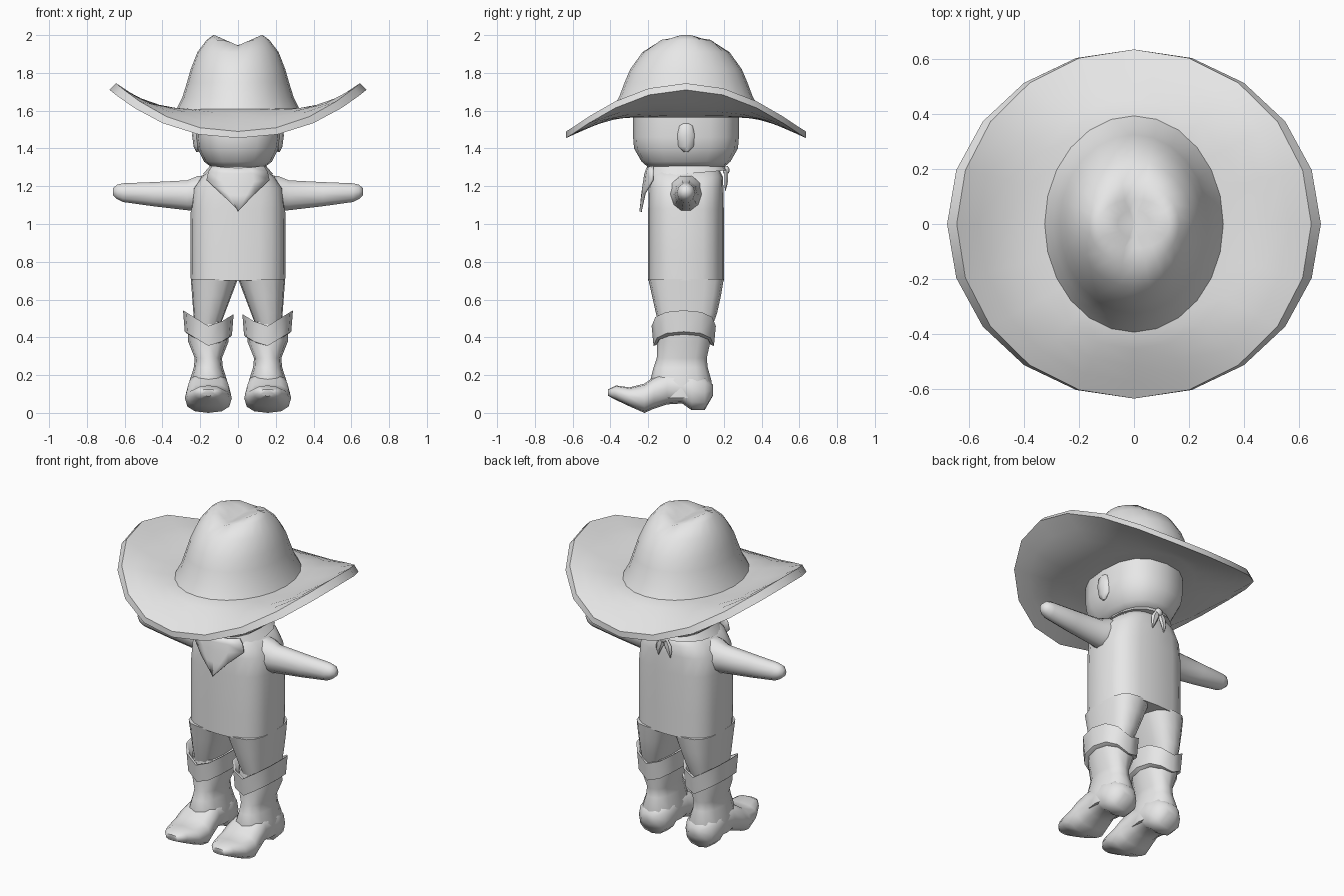
import bpy, bmesh, math

if "Cube" in bpy.data.objects:
    bpy.data.objects.remove(bpy.data.objects["Cube"])

mat = bpy.data.materials.new("light_grey")
mat.diffuse_color = (0.8, 0.8, 0.8, 1)
mat.use_nodes = True
mat.node_tree.nodes["Principled BSDF"].inputs["Base Color"].default_value = mat.diffuse_color


def finish(ob, angle):
    ob.data.materials.append(mat)
    bpy.ops.object.select_all(action='DESELECT')
    ob.select_set(True)
    bpy.context.view_layer.objects.active = ob
    bpy.ops.object.shade_smooth_by_angle(angle=math.radians(angle))
    return ob


def loft(name, rings, angle=50, closed=True):
    """Skin a list of equal-length point rings; closed rings get end caps."""
    bm = bmesh.new()
    vs = [[bm.verts.new(p) for p in r] for r in rings]
    n = len(vs[0])
    for a, b in zip(vs, vs[1:]):
        for i in range(n if closed else n - 1):
            j = (i + 1) % n
            bm.faces.new((a[i], a[j], b[j], b[i]))
    if closed:
        bm.faces.new(vs[0][::-1])
        bm.faces.new(vs[-1])
    bmesh.ops.remove_doubles(bm, verts=bm.verts, dist=1e-4)
    bmesh.ops.recalc_face_normals(bm, faces=bm.faces)
    me = bpy.data.meshes.new(name)
    bm.to_mesh(me)
    bm.free()
    ob = bpy.data.objects.new(name, me)
    bpy.context.collection.objects.link(ob)
    return finish(ob, angle)


def oval(rx, ry, n=16, p=2.0):
    """Superellipse outline; p above 2 makes it boxier."""
    pts = []
    for i in range(n):
        a = 2 * math.pi * i / n
        c, s = math.cos(a), math.sin(a)
        pts.append((rx * math.copysign(abs(c) ** (2 / p), c),
                    ry * math.copysign(abs(s) ** (2 / p), s)))
    return pts


def level(z, rx, ry, cx=0, cy=0, n=16, p=2.0):
    return [(cx + x, cy + y, z) for x, y in oval(rx, ry, n, p)]


# Hat crown with a centre crease along its top
crown = []
for rx, ry, z in [(.33, .40, 1.60), (.295, .355, 1.67), (.27, .325, 1.75), (.25, .295, 1.82),
                  (.215, .23, 1.91), (.165, .15, 1.975), (.13, .09, 2.0),
                  (.06, .05, 1.99), (.01, .01, 1.95)]:
    crown.append([(x, y, min(z, 1.945 + .44 * abs(x))) for x, y, _ in level(z, rx, ry, n=24)])
loft("hat_crown", crown, 60)


# Hat brim: sides curl up, front and back dip down
def brim_ring(t, under):
    ring = []
    outer = oval(.68 if under else .645, .635, 20)
    inner = oval(.31, .37, 20) if under else oval(.325, .395, 20)
    for (xo, yo), (xi, yi) in zip(outer, inner):
        side = (xo / .66) ** 2
        edge = 1.49 + .255 * (abs(xo) / .645) ** 2.2
        if under:
            edge = 1.455 + .255 * (abs(xo) / .68) ** 2.2
        base = 1.565 if under else 1.61
        z = base + (edge - base) * t ** (1.1 + .9 * min(side, 1))
        ring.append((xi + (xo - xi) * t, yi + (yo - yi) * t, z))
    return ring


steps = (0, .25, .5, .75, 1)
loft("hat_brim", [brim_ring(t, False) for t in steps] +
     [brim_ring(t, True) for t in reversed(steps)], 45)

# Head
loft("head", [level(z, rx, ry, p=2.5) for z, rx, ry in
              [(1.30, .14, .20), (1.33, .18, .235), (1.40, .215, .275),
               (1.46, .225, .28), (1.58, .225, .28)]], 55)
for s in (-1, 1):
    loft("ear", [level(z, rx, ry, s * .215, 0, 8) for z, rx, ry in
                 [(1.38, .005, .01), (1.41, .02, .04), (1.47, .028, .05),
                  (1.52, .02, .04), (1.54, .005, .01)]], 60)

# Torso
loft("torso", [level(z, rx, ry, n=20, p=3) for z, rx, ry in
               [(.70, .25, .2), (.85, .252, .2), (1.08, .25, .2), (1.19, .238, .198),
                (1.25, .195, .195), (1.30, .13, .17)]], 55)

for s in (-1, 1):
    # Trouser leg: inner edge slopes outward below the crotch
    leg = []
    for z, yf, yb in [(.71, -.2, .2), (.62, -.18, .185), (.53, -.16, .165), (.43, -.13, .13)]:
        inner = (.71 - z) * .38
        out = .25 - (.71 - z) * .075
        leg.append(level(z, (out - inner) / 2, (yb - yf) / 2, s * (out + inner) / 2,
                         (yf + yb) / 2, p=2.8))
    loft("trouser_leg", leg, 55)

    # Arm with a blunt hand end
    loft("arm", [[(s * x, a, zc + b) for a, b in oval(hy, hz, 10)] for x, zc, hy, hz in
                 [(.15, 1.165, .10, .10), (.215, 1.16, .09, .098), (.27, 1.152, .07, .083),
                  (.45, 1.158, .06, .067), (.61, 1.166, .048, .052),
                  (.64, 1.17, .04, .04), (.662, 1.17, .02, .02)]], 60)

    # Boot shaft
    cx = s * .157
    loft("boot_shaft", [level(z, hw, (yb - yf) / 2, cx, (yf + yb) / 2, 12, 2.3)
                        for z, yf, yb, hw in
                        [(.48, -.14, .125, .105), (.38, -.152, .13, .108), (.29, -.155, .11, .072),
                         (.24, -.172, .115, .077), (.17, -.19, .135, .1), (.08, -.18, .12, .1)]], 60)

    # Boot foot: heel, arch, ball and upturned toe
    loft("boot_foot", [[(cx + a, y, (z0 + z1) / 2 + b) for a, b in oval(hw, (z1 - z0) / 2, 12, 2.5)]
                       for y, z0, z1, hw in
                       [(.142, .09, .15, .045), (.10, .016, .20, .09), (.03, .014, .22, .105),
                        (-.02, .05, .22, .10), (-.10, .045, .22, .105), (-.17, .022, .19, .118),
                        (-.22, 0, .155, .124), (-.30, .035, .135, .11),
                        (-.37, .068, .145, .075), (-.412, .09, .125, .04)]], 60)

    # Boot cuff: V notch at front and back
    cuff = []
    for z0, k, rx, ry in [(.36, .52, .107, .145), (.355, .6, .125, .16),
                          (.46, .62, .134, .17), (.46, .62, .122, .155), (.42, .3, .09, .12)]:
        cuff.append([(x, y, z + k * abs(x - cx) - (.02 if s * (x - cx) < -.05 else 0))
                     for x, y, z in level(z0, rx, ry, cx, -.012, 12, 2.4)])
    loft("boot_cuff", cuff, 40)

    # Neckerchief tail at the back
    loft("neckerchief_tail", [level(z, rx, ry, s * x, y, 6) for z, rx, ry, x, y in
                              [(1.295, .012, .012, .008, .21), (1.25, .026, .012, .025, .213),
                               (1.215, .018, .01, .035, .212), (1.175, .002, .002, .04, .208)]], 40)

# Neckerchief band: lower edge rises toward the back
band = []
for z, rx, ry, tilt in [(1.305, .12, .17, 0), (1.312, .145, .205, 0),
                        (1.265, .185, .215, .09), (1.265, .16, .18, .09)]:
    band.append([(x, y, z + tilt * y) for x, y, _ in level(z, rx, ry, p=2.3)])
loft("neckerchief_band", band, 45)

# Neckerchief front triangle
rows = []
for z, hw, y in [(1.295, .135, -.205), (1.265, .155, -.215), (1.22, .165, -.222),
                 (1.15, .09, -.232), (1.065, .004, -.24)]:
    rows.append([(hw * u, y + 1.6 * (hw * u) ** 2, z + .012 * u * u)
                 for u in (-1, -.5, 0, .5, 1)])
front = loft("neckerchief_front", rows, 45, closed=False)
mod = front.modifiers.new("thickness", 'SOLIDIFY')
mod.thickness = .012
mod.offset = 0

# Neckerchief knot
loft("neckerchief_knot", [level(z, rx, ry, 0, .212, 8) for z, rx, ry in
                          [(1.262, .012, .008), (1.275, .024, .017),
                           (1.295, .024, .017), (1.308, .012, .008)]], 60)
